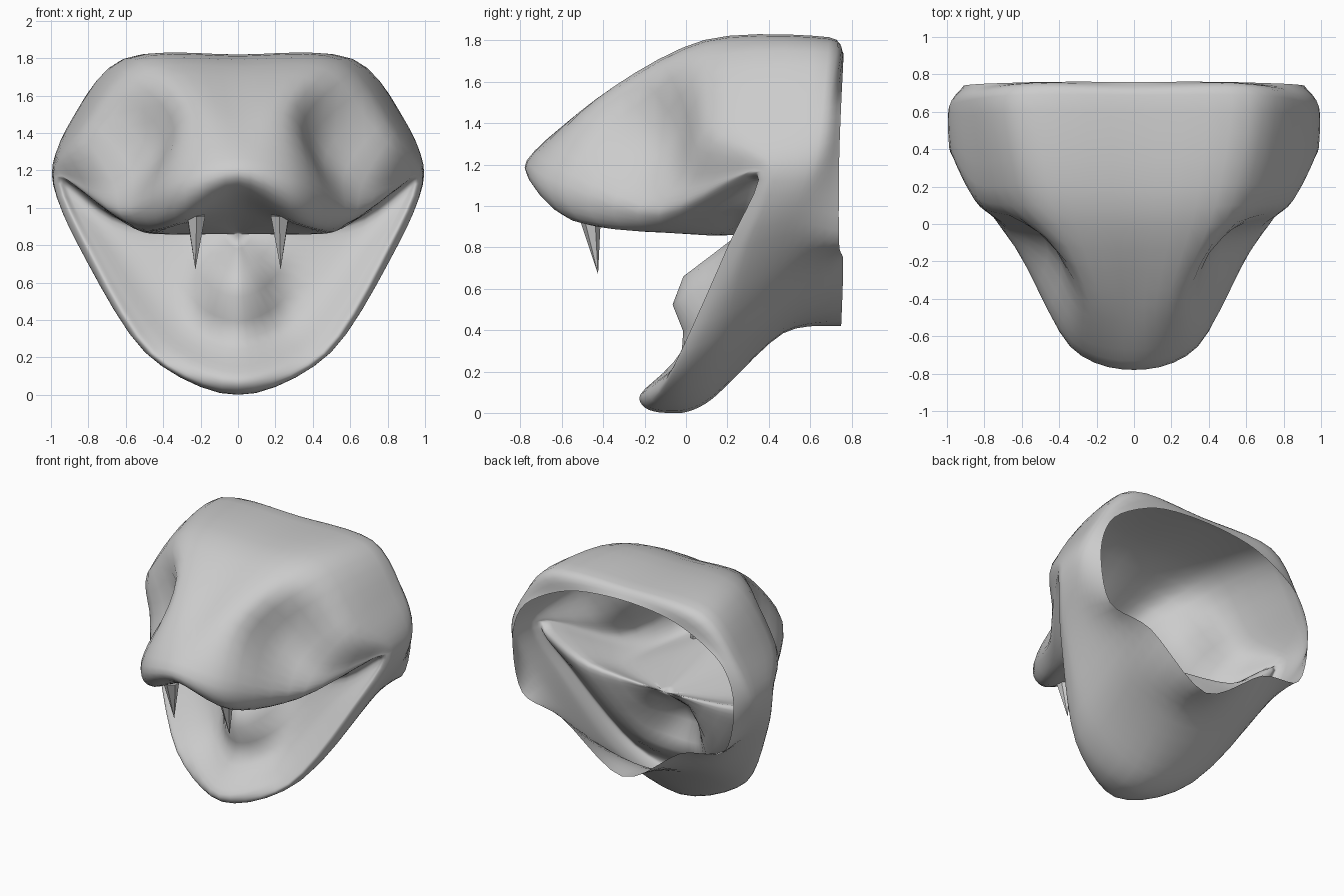
import bpy, bmesh
from mathutils import Vector

if "Cube" in bpy.data.objects:
    bpy.data.objects.remove(bpy.data.objects["Cube"])

# Half-loops (top centre -> brow -> side -> mouth corner -> jaw -> chin),
# ordered from the open neck, over the lips and into the mouth
rim    = [(0,.76,1.74), (.44,.76,1.69), (.80,.75,1.49), (.91,.74,1.20), (.83,.74,.82), (.49,.76,.73), (0,.75,.42)]
back   = [(0,.69,1.81), (.62,.69,1.785), (.89,.66,1.47), (.99,.62,1.18), (.86,.52,.86), (.51,.48,.51), (0,.47,.385)]
middle = [(0,.08,1.79), (.52,.10,1.77), (.83,.13,1.39), (.99,.43,1.18), (.86,.30,.81), (.52,.17,.30), (0,.13,.07)]
cheek  = [(0,-.43,1.51), (.30,-.40,1.48), (.68,-.06,1.12), (.98,.38,1.17), (.84,.24,.80), (.50,.02,.23), (0,-.02,0)]
nose   = [(0,-.77,1.22), (.34,-.65,1.13), (.63,-.13,.97), (.95,.34,1.16), (.81,.20,.80), (.46,-.06,.22), (0,-.18,.015)]
lip    = [(0,-.68,1.09), (.33,-.55,.93), (.56,-.10,.90), (.90,.36,1.12), (.76,.22,.80), (.42,-.01,.28), (0,-.22,.09)]
mouth  = [(0,-.30,.97), (.25,-.20,.91), (.45,.08,.86), (.60,.29,.92), (.50,.25,.72), (.25,.12,.40), (0,-.02,.30)]
throat = [(0,.25,.86)] * 7
STEPS = 5


def spline(p, first=None, last=None):
    """Smooth curve through points; first/last are the neighbours past each end."""
    p = [first or p[0]] + list(p) + [last or p[-1]]
    out = []
    for i in range(1, len(p) - 2):
        a, b, c, d = p[i - 1:i + 3]
        # tangents limited by segment length so uneven spacing does not overshoot
        def tangent(v):
            return v * min(.45, 1.3 * (c - b).length / max(v.length, 1e-6))
        m0, m1 = tangent(c - a), tangent(d - b)
        for s in range(STEPS):
            t = s / STEPS
            out.append(b * (2*t**3 - 3*t*t + 1) + m0 * (t**3 - 2*t*t + t)
                       + c * (3*t*t - 2*t**3) + m1 * (t**3 - t*t))
    return out + [p[-2]]


def flip(v):
    return Vector((-v.x, v.y, v.z))


def falloff(d):
    return (1 - d) ** 2 * (1 + 2 * d) if d < 1 else 0


def sculpt(co, row):
    """Press in the eye socket and raise the tongue."""
    p = co.copy()
    if row < 4 * STEPS:
        d = (p - Vector((.54, -.16, 1.36))).length / .42
        p += Vector((-.09, .09, -.01)) * falloff(d)
    elif row > 5 * STEPS and p.z < .86:
        side = falloff(max(0, abs(p.x) - .08) / .2)
        p.y -= .19 * side * falloff(abs(p.z - .60) / .30)
    return p


# Head shell: loops splined around, then splined lengthwise, mirrored in x
loops = []
for ring in (rim, back, middle, cheek, nose, lip, mouth, throat):
    q = [Vector(v) for v in ring]
    loops.append(spline(q, flip(q[1]), flip(q[-2])))
columns = [spline(col) for col in zip(*loops)]

bm = bmesh.new()
for side in (1, -1):
    grid = []
    for col in columns:
        line = []
        for row, co in enumerate(col):
            p = sculpt(co, row)
            line.append(bm.verts.new((side * p.x, p.y, max(p.z, 0))))
        grid.append(line)
    for a, b in zip(grid, grid[1:]):
        for r in range(len(a) - 1):
            f = (a[r], a[r + 1], b[r + 1], b[r])
            bm.faces.new(f if side > 0 else f[::-1])
for v in bm.verts:
    if abs(v.co.x) < .004:
        v.co.x = 0
bmesh.ops.remove_doubles(bm, verts=bm.verts, dist=.0005)
bmesh.ops.recalc_face_normals(bm, faces=bm.faces)
top = max(bm.faces, key=lambda f: f.calc_center_median().z)
if top.normal.z < 0:
    bmesh.ops.reverse_faces(bm, faces=bm.faces)
me = bpy.data.meshes.new("head_shell")
bm.to_mesh(me)
bm.free()
head = bpy.data.objects.new("head_shell", me)
bpy.context.collection.objects.link(head)
for f in me.polygons:
    f.use_smooth = True

# Fangs: slim six-sided cones pointing down and slightly back
for side, name in ((1, "fang_left"), (-1, "fang_right")):
    base, tip = Vector((side * .225, -.465, .96)), Vector((side * .228, -.425, .67))
    axis = tip - base
    bpy.ops.mesh.primitive_cone_add(vertices=6, radius1=.055, radius2=0, depth=axis.length,
                                    location=(base + tip) / 2,
                                    rotation=axis.to_track_quat('Z', 'Y').to_euler())
    bpy.context.object.name = name
    bpy.ops.object.shade_smooth_by_angle()
